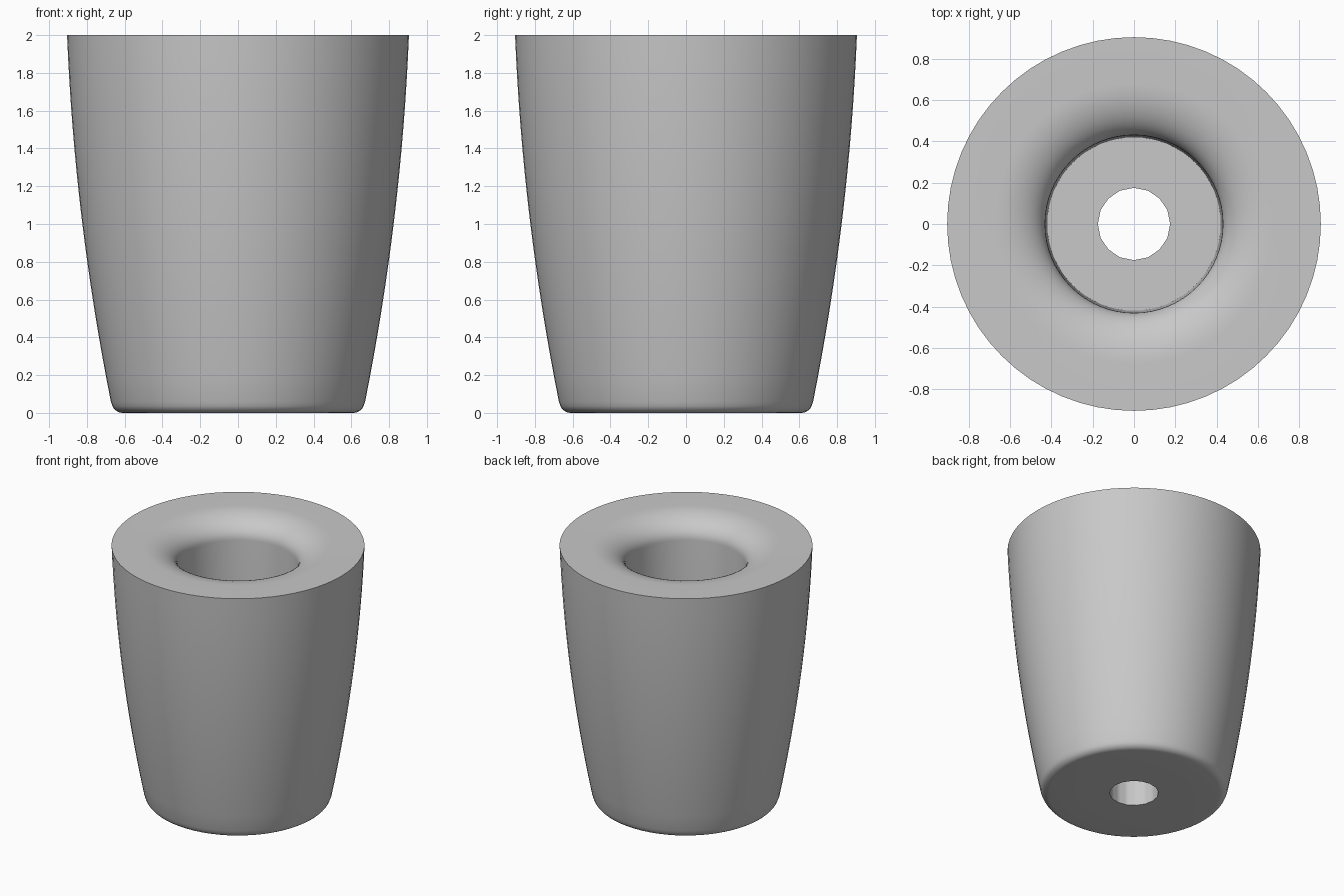
import bpy
import bmesh
from math import cos, sin, pi

cube = bpy.data.objects.get("Cube")
if cube:
    bpy.data.objects.remove(cube, do_unlink=True)

SEGMENTS = 64
HOLE_SIDES = 16
HOLE_RADIUS = 0.175


def hole_scale(angle):
    """Flatten a circle into the polygon outline of the screw hole."""
    step = 2 * pi / HOLE_SIDES
    return cos(step / 2) / cos(angle % step - step / 2)


def arc(cr, cz, rr, rz, start, end, steps):
    """Elliptical arc of (radius, height) points."""
    angles = [start + (end - start) * i / steps for i in range(steps + 1)]
    return [(cr + rr * cos(a), cz + rz * sin(a)) for a in angles]


# Underside and rounded foot
profile = [(HOLE_RADIUS, 0), (0.36, 0)]
profile += arc(0.61, 0.06, 0.06, 0.06, -pi / 2, -0.2, 6)

# Gently bulging outer wall, widest at the top
for i in range(17):
    z = 0.06 + 1.94 * i / 16
    t = 2 - z
    profile.append((0.905 - 0.04 * t - 0.041 * t * t, z))

# Flat rim, rounded mouth, deep bore and floor
profile += arc(0.68, 1.84, 0.25, 0.16, pi / 2, pi, 12)
profile += [(0.42, 0.4), (HOLE_RADIUS, 0.4)]

# Revolve the closed profile
bm = bmesh.new()
rings = []
for r, z in profile:
    ring = []
    for i in range(SEGMENTS):
        a = 2 * pi * i / SEGMENTS
        radius = r * hole_scale(a) if r == HOLE_RADIUS else r
        ring.append(bm.verts.new((radius * cos(a), radius * sin(a), z)))
    rings.append(ring)
for k, ring in enumerate(rings):
    following = rings[(k + 1) % len(rings)]
    for i in range(SEGMENTS):
        j = (i + 1) % SEGMENTS
        bm.faces.new((ring[i], ring[j], following[j], following[i]))
bmesh.ops.recalc_face_normals(bm, faces=bm.faces)

mesh = bpy.data.meshes.new("tapered_foot")
bm.to_mesh(mesh)
bm.free()
foot = bpy.data.objects.new("tapered_foot", mesh)
bpy.context.collection.objects.link(foot)

# Plain grey material
grey = bpy.data.materials.new("light_grey")
grey.use_nodes = True
colour = (0.58, 0.58, 0.58, 1)
grey.diffuse_color = colour
grey.node_tree.nodes["Principled BSDF"].inputs["Base Color"].default_value = colour
mesh.materials.append(grey)

# Smooth walls with crisp rim and bore edges
bpy.ops.object.select_all(action="DESELECT")
foot.select_set(True)
bpy.context.view_layer.objects.active = foot
bpy.ops.object.shade_smooth_by_angle(angle=pi / 6)
